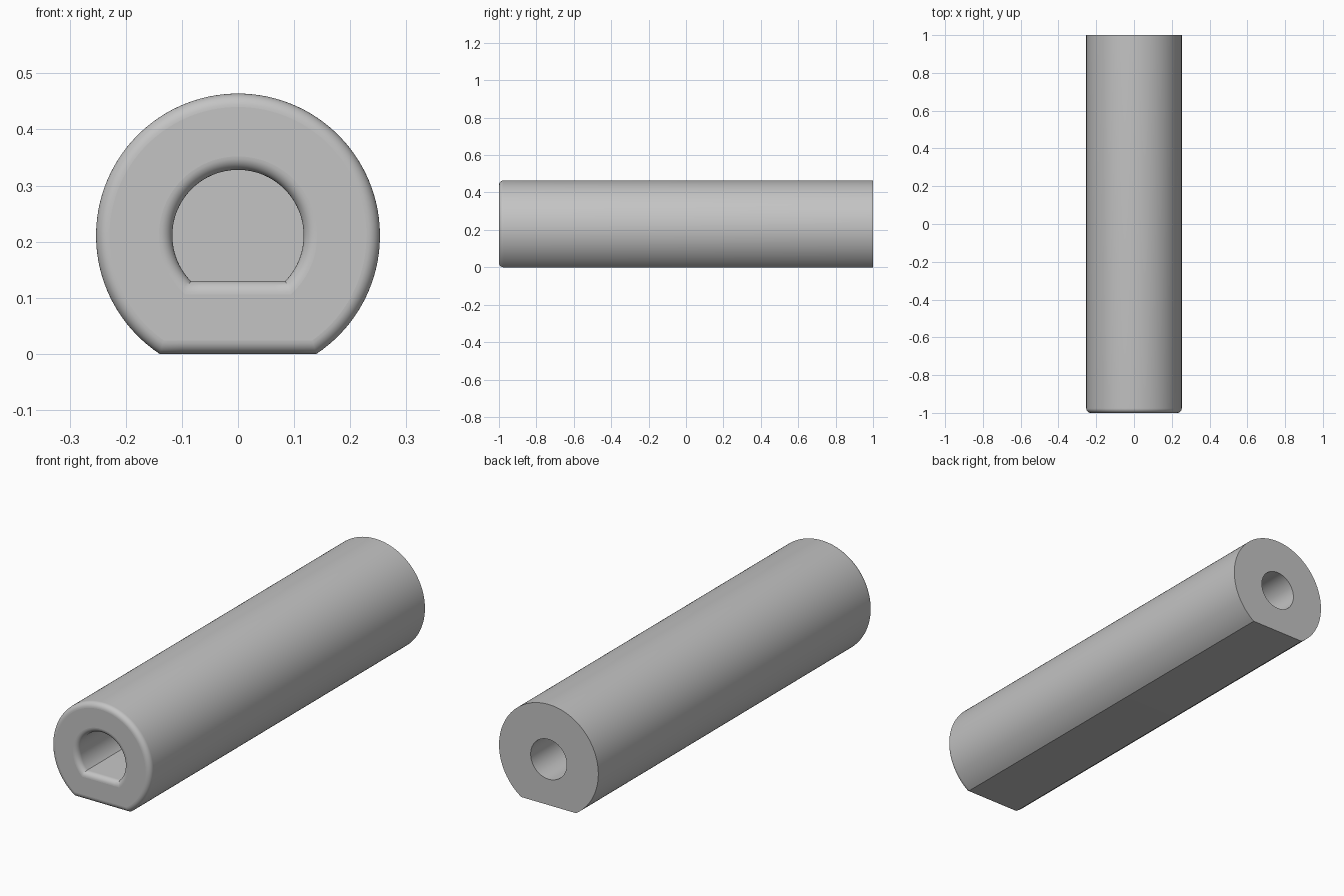
import bpy, bmesh, math

if "Cube" in bpy.data.objects:
    bpy.data.objects.remove(bpy.data.objects["Cube"])

CZ = 0.211             # height of the rod axis
R, FLAT = 0.253, 0.211  # outer radius, axis to outer flat
HR, HFLAT = 0.117, 0.081  # D-socket radius, axis to socket flat
BACK_R = 0.092         # round back hole
FILLET = 0.024
ARC, BASE, STEPS = 96, 8, 8


def d_ring(r, flat, y):
    """D-shaped loop: an arc closed by a straight bottom edge."""
    half = math.acos(flat / r)
    pts = []
    for i in range(ARC):
        a = -math.pi / 2 + half + (2 * math.pi - 2 * half) * i / ARC
        pts.append((r * math.cos(a), y, CZ + r * math.sin(a)))
    w = r * math.sin(half)
    for i in range(BASE):
        pts.append((-w + 2 * w * i / BASE, y, CZ - flat))
    return pts


def round_ring(r, y):
    """Round loop with points on the same rays as the outer loop."""
    pts = []
    for x, _, z in d_ring(R, FLAT, y):
        a = math.atan2(z - CZ, x)
        pts.append((r * math.cos(a), y, CZ + r * math.sin(a)))
    return pts


# Loops from the back hole floor, round the outside, to the socket floor
rings = [round_ring(BACK_R, 0.4), round_ring(BACK_R, 1.0), d_ring(R, FLAT, 1.0)]
for i in range(STEPS + 1):          # rounded outer front rim
    t = math.pi / 2 * i / STEPS
    d = FILLET * (1 - math.cos(t))
    rings.append(d_ring(R - d, FLAT - d, -1 + FILLET * (1 - math.sin(t))))
for i in range(STEPS + 1):          # rounded socket rim
    t = math.pi / 2 * (1 - i / STEPS)
    d = FILLET * (1 - math.cos(t))
    rings.append(d_ring(HR + d, HFLAT + d, -1 + FILLET * (1 - math.sin(t))))
rings.append(d_ring(HR, HFLAT, -0.3))

bm = bmesh.new()
loops = [[bm.verts.new(p) for p in ring] for ring in rings]
n = len(loops[0])
for a, b in zip(loops, loops[1:]):
    for i in range(n):
        j = (i + 1) % n
        bm.faces.new((a[i], a[j], b[j], b[i]))
bm.faces.new(loops[0])
bm.faces.new(loops[-1])
bmesh.ops.recalc_face_normals(bm, faces=bm.faces)

mesh = bpy.data.meshes.new("d_rod")
bm.to_mesh(mesh)
bm.free()
rod = bpy.data.objects.new("d_rod", mesh)
bpy.context.collection.objects.link(rod)

grey = bpy.data.materials.new("plain grey")
grey.diffuse_color = (0.55, 0.55, 0.55, 1)
grey.use_nodes = True
grey.node_tree.nodes["Principled BSDF"].inputs["Base Color"].default_value = grey.diffuse_color
mesh.materials.append(grey)

# Smooth walls and rims, flat end faces
bpy.context.view_layer.objects.active = rod
rod.select_set(True)
bpy.ops.object.shade_smooth_by_angle(angle=math.radians(30))
for p in mesh.polygons:
    if abs(p.normal.y) > 0.999:
        p.use_smooth = False
